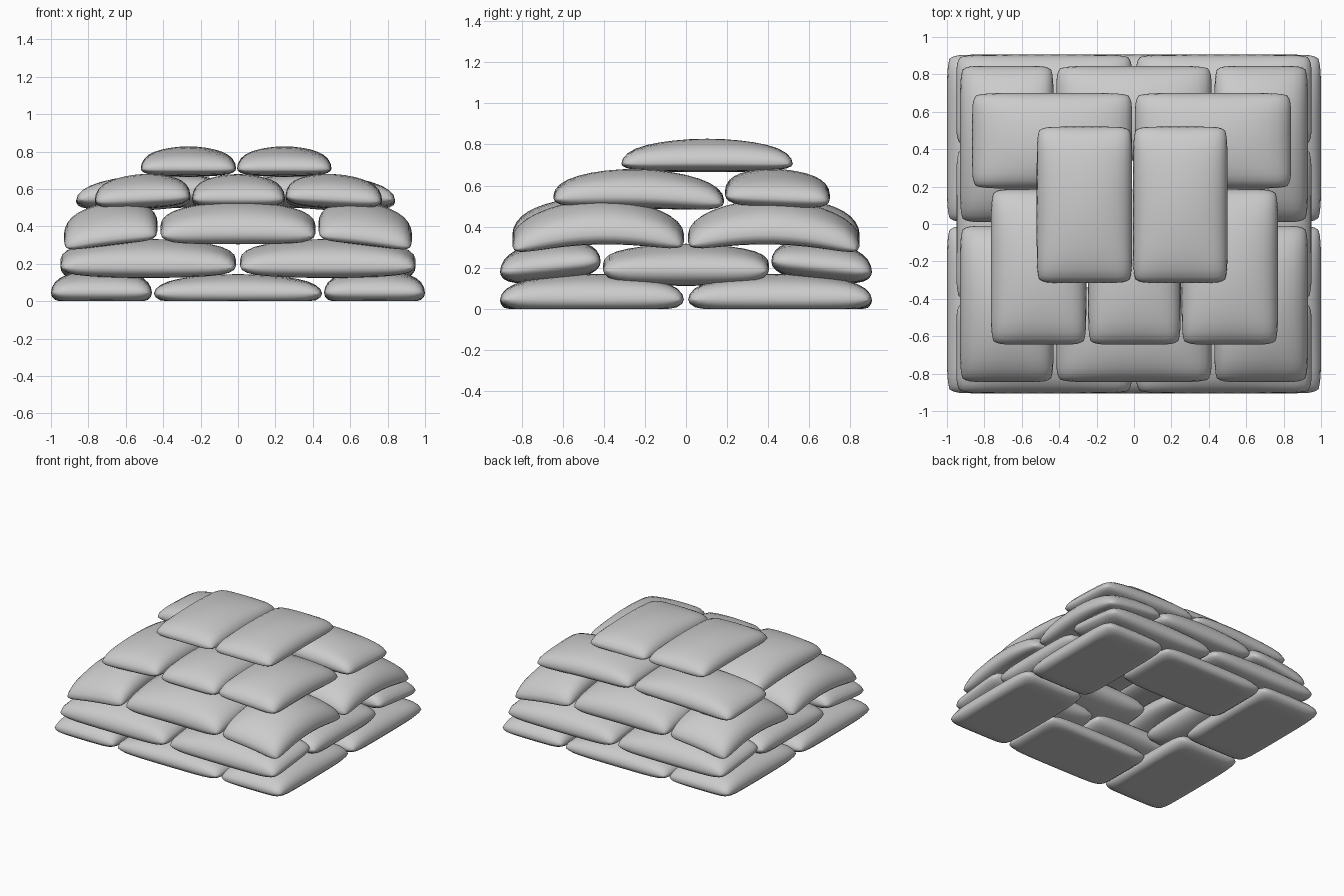
import bpy, bmesh, math

if "Cube" in bpy.data.objects:
    bpy.data.objects.remove(bpy.data.objects["Cube"])

NU, NV = 8, 8


def bag(name, x0, x1, y0, y1, rim, low, high, tilt=(0, 0), droop=(0, 0)):
    """Pillow-shaped sandbag: rim height, belly depth, crown height, slope and sag of its ends."""
    cx, cy, hx, hy = (x0 + x1) / 2, (y0 + y1) / 2, (x1 - x0) / 2, (y1 - y0) / 2
    bm = bmesh.new()
    for side in (1, -1):
        made = bmesh.ops.create_grid(bm, x_segments=2 * NU, y_segments=2 * NV, size=1)
        for v in made["verts"]:
            # crowd the grid lines toward the rounded edge
            a, b = math.sin(v.co.x * math.pi / 2), math.sin(v.co.y * math.pi / 2)
            edge = math.sqrt(max(0, (1 - a ** 8) * (1 - b ** 8)))
            dome = (1 - a * a) * (1 - b * b)
            z = rim + tilt[0] * a + tilt[1] * b - droop[0] * a * a - droop[1] * b * b
            if side > 0:
                z += high * (0.55 * edge + 0.45 * dome)
            else:
                z -= low * (0.65 * edge + 0.35 * dome)
            x = cx + hx * a * (1 - 0.05 * abs(b) ** 10)
            y = cy + hy * b * (1 - 0.05 * abs(a) ** 10)
            v.co = (x, y, max(0, z))
    bmesh.ops.remove_doubles(bm, verts=bm.verts, dist=0.0004)
    bmesh.ops.recalc_face_normals(bm, faces=bm.faces)
    me = bpy.data.meshes.new(name)
    bm.to_mesh(me)
    bm.free()
    ob = bpy.data.objects.new(name, me)
    bpy.context.collection.objects.link(ob)
    for p in me.polygons:
        p.use_smooth = True


def mirrored(name, sx, sy, x0, x1, y0, y1, rim, low, high, tilt=(0, 0), droop=(0, 0)):
    xs, ys = sorted((sx * x0, sx * x1)), sorted((sy * y0, sy * y1))
    bag(name, *xs, *ys, rim, low, high, (sx * tilt[0], sy * tilt[1]), droop)


# corner bags of rows one to three
for sx in (-1, 1):
    for sy in (-1, 1):
        mirrored("row1_corner_bag", sx, sy, 0.46, 1.0, 0.01, 0.905, 0.045, 0.075, 0.125)
        mirrored("row2_corner_bag", sx, sy, 0.01, 0.95, 0.415, 0.905, 0.205, 0.075, 0.125,
                 (0, -0.025), (0.0, 0))
        mirrored("row3_corner_bag", sx, sy, 0.43, 0.93, 0.01, 0.845, 0.40, 0.075, 0.13,
                 (-0.03, -0.01), (0.01, 0.06))

# middle bags between the corners
for s in (-1, 1):
    mirrored("row1_middle_bag", 1, s, -0.45, 0.45, 0.38, 0.905, 0.04, 0.07, 0.105)
    mirrored("row2_side_bag", s, 1, 0.43, 0.95, -0.405, 0.405, 0.205, 0.09, 0.11, (-0.02, 0))
    mirrored("row3_middle_bag", 1, s, -0.415, 0.415, 0.34, 0.845, 0.40, 0.085, 0.13,
             (0, -0.03), (0.01, 0.01))

# fourth row: three bags running front to back, two across behind
for x0, x1, t in ((-0.765, -0.255, 0.012), (-0.245, 0.25, 0), (0.255, 0.77, -0.012)):
    bag("row4_front_bag", x0, x1, -0.645, 0.185, 0.555, 0.065, 0.125, (t, -0.01), (0, 0.02))
for x0, x1, t in ((-0.865, -0.01, 0.015), (0.005, 0.84, -0.015)):
    bag("row4_back_bag", x0, x1, 0.19, 0.70, 0.56, 0.065, 0.12, (t, -0.01), (0.01, 0))

# top row
for x0, x1 in ((-0.52, -0.01), (-0.005, 0.50)):
    bag("top_bag", x0, x1, -0.315, 0.52, 0.71, 0.045, 0.118, (0, 0), (0, 0.005))
